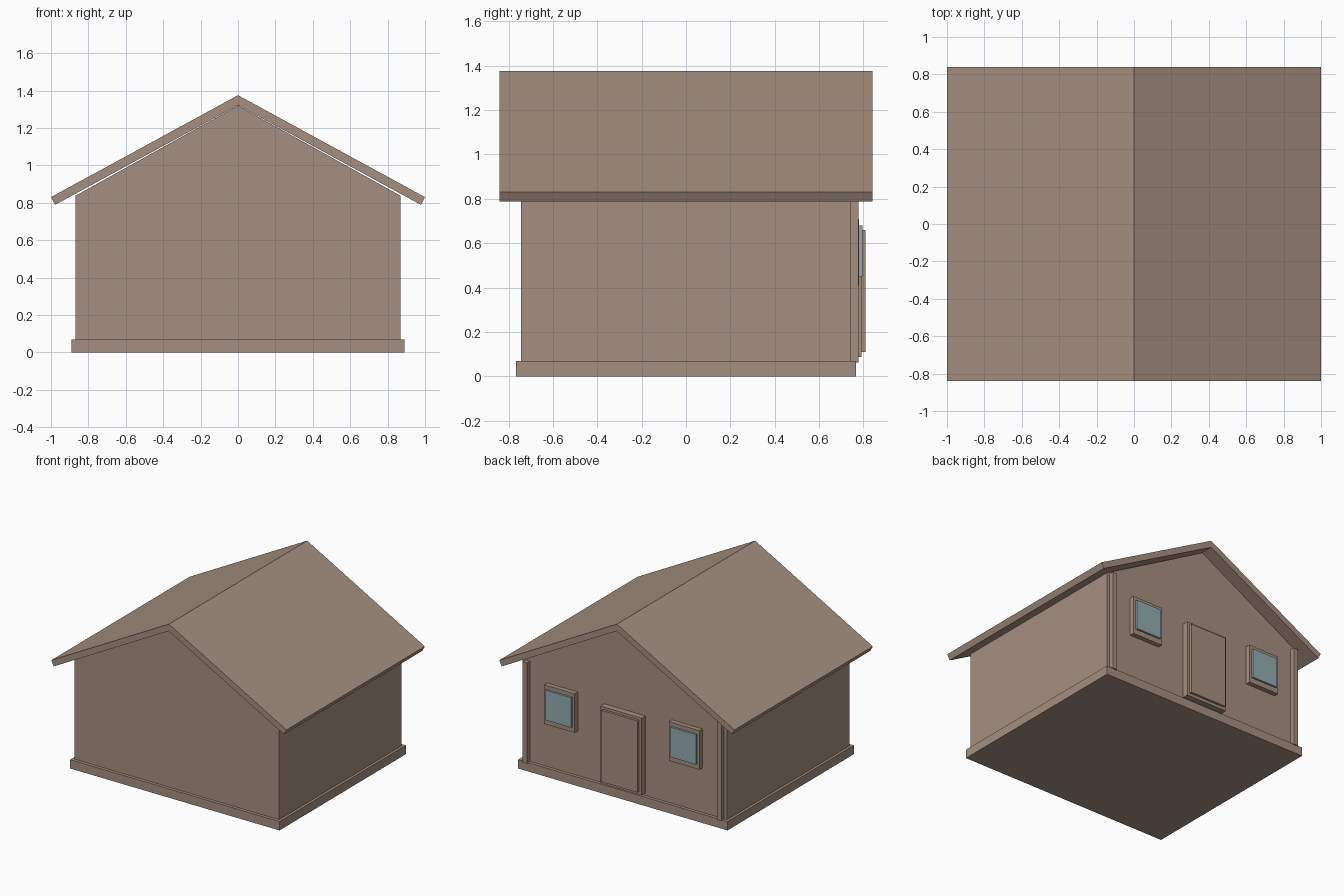
import bpy, bmesh

if "Cube" in bpy.data.objects:
    bpy.data.objects.remove(bpy.data.objects["Cube"])


def material(name, rgb):
    m = bpy.data.materials.new(name)
    m.diffuse_color = (*rgb, 1)
    m.use_nodes = True
    m.node_tree.nodes["Principled BSDF"].inputs["Base Color"].default_value = m.diffuse_color
    return m


BROWN = material("warm brown", (0.38, 0.275, 0.215))
GLASS = material("pale blue glass", (0.29, 0.41, 0.43))


def prism(name, outline, y0, y1, mat=BROWN):
    """Extrude an (x, z) outline from y0 to y1."""
    bm = bmesh.new()
    face = bm.faces.new([bm.verts.new((x, y0, z)) for x, z in outline])
    ext = bmesh.ops.extrude_face_region(bm, geom=[face])
    verts = [v for v in ext["geom"] if isinstance(v, bmesh.types.BMVert)]
    bmesh.ops.translate(bm, verts=verts, vec=(0, y1 - y0, 0))
    bmesh.ops.recalc_face_normals(bm, faces=bm.faces)
    mesh = bpy.data.meshes.new(name)
    bm.to_mesh(mesh)
    bm.free()
    mesh.materials.append(mat)
    ob = bpy.data.objects.new(name, mesh)
    bpy.context.collection.objects.link(ob)
    return ob


def box(name, x0, x1, y0, y1, z0, z1, mat=BROWN):
    return prism(name, [(x0, z0), (x1, z0), (x1, z1), (x0, z1)], y0, y1, mat)


WALL_Y = 0.743

# Foundation slab and gabled body
box("foundation", -0.89, 0.89, -0.767, 0.767, 0, 0.068)
prism("walls", [(-0.87, 0.06), (0.87, 0.06), (0.87, 0.837),
                (0, 1.32), (-0.87, 0.837)], -WALL_Y, WALL_Y)

# Overhanging pitched roof with square-cut eaves
prism("roof", [(-1, 0.83), (-0.978, 0.789), (0, 1.322),
               (0.978, 0.789), (1, 0.83), (0, 1.375)], -0.84, 0.84)

# Door with surround on the back wall
box("door_frame", -0.175, 0.175, WALL_Y - 0.01, 0.79, 0.087, 0.68)
box("door", -0.155, 0.155, 0.78, 0.808, 0.11, 0.66)

# Corner posts and windows, one of each per side
for side, s in (("left", -1), ("right", 1)):
    px, wx = s * 0.826, s * 0.53
    box(f"{side}_post", px - 0.019, px + 0.019, WALL_Y - 0.01, 0.777, 0.063, 0.837)
    box(f"{side}_window_frame", wx - 0.13, wx + 0.13, WALL_Y - 0.01, 0.78, 0.41, 0.71)
    box(f"{side}_window_pane", wx - 0.11, wx + 0.11, 0.77, 0.795, 0.45, 0.68, GLASS)
